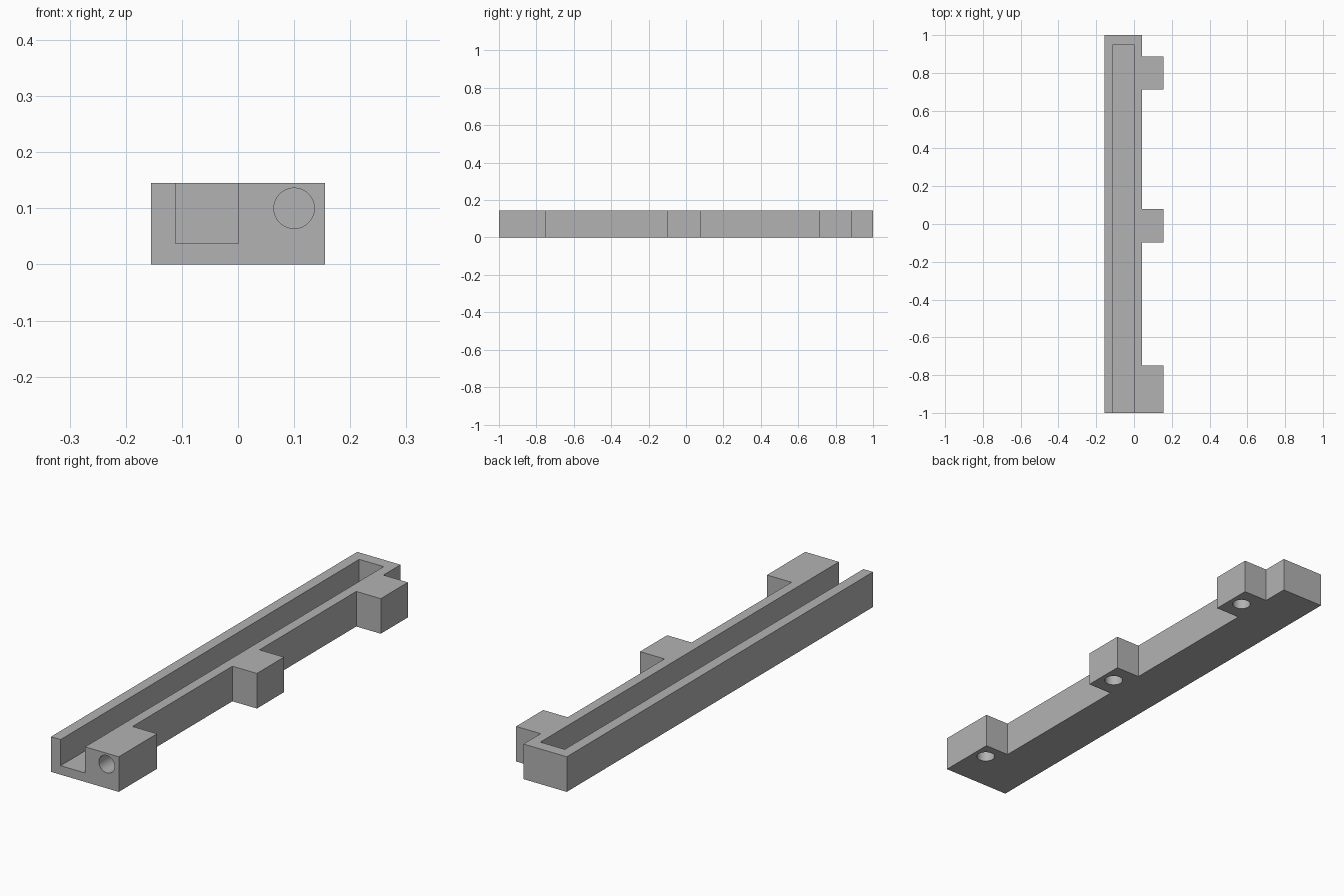
import bpy
import bmesh
import math
from mathutils import Matrix, Vector

if "Cube" in bpy.data.objects:
    bpy.data.objects.remove(bpy.data.objects["Cube"], do_unlink=True)

HEIGHT = 0.145
LEFT, RIGHT, RAIL = -0.155, 0.155, 0.043
HOLE_X, HOLE_R, DEPTH = 0.1, 0.036, 0.108

grey = bpy.data.materials.new("mid grey")
grey.use_nodes = True
colour = (0.45, 0.45, 0.45, 1)
grey.diffuse_color = colour
grey.node_tree.nodes["Principled BSDF"].inputs["Base Color"].default_value = colour


def make_object(name, bm):
    bmesh.ops.recalc_face_normals(bm, faces=bm.faces)
    mesh = bpy.data.meshes.new(name)
    bm.to_mesh(mesh)
    bm.free()
    mesh.materials.append(grey)
    obj = bpy.data.objects.new(name, mesh)
    bpy.context.collection.objects.link(obj)
    return obj


def box(name, low, high):
    low, high = Vector(low), Vector(high)
    bm = bmesh.new()
    place = Matrix.Translation((low + high) / 2) @ Matrix.Diagonal((high - low).to_4d())
    bmesh.ops.create_cube(bm, size=1, matrix=place)
    return make_object(name, bm)


def drill(name, centre, length, turn=0):
    bm = bmesh.new()
    place = Matrix.Translation(centre) @ Matrix.Rotation(turn, 4, "X")
    bmesh.ops.create_cone(bm, cap_ends=True, segments=64, radius1=HOLE_R,
                          radius2=HOLE_R, depth=length, matrix=place)
    return make_object(name, bm)


def cut(target, cutter):
    cutter.hide_render = True
    mod = target.modifiers.new("cut", "BOOLEAN")
    mod.operation = "DIFFERENCE"
    mod.solver = "EXACT"
    mod.object = cutter
    bpy.context.view_layer.objects.active = target
    bpy.ops.object.modifier_apply(modifier=mod.name)
    bpy.data.objects.remove(cutter, do_unlink=True)


# Rail footprint with three mounting tabs along its left edge
tabs = [(-1, -0.75), (-0.098, 0.079), (0.711, 0.888)]
outline = [(LEFT, -1)]
for start, end in tabs:
    if start > -1:
        outline.append((RAIL, start))
    outline += [(RIGHT, start), (RIGHT, end), (RAIL, end)]
outline += [(RAIL, 1), (LEFT, 1)]

bm = bmesh.new()
base = bm.faces.new([bm.verts.new((x, y, 0)) for x, y in outline])
top = bmesh.ops.extrude_face_region(bm, geom=[base])
bmesh.ops.translate(bm, vec=(0, 0, HEIGHT),
                    verts=[v for v in top["geom"] if isinstance(v, bmesh.types.BMVert)])
rail = make_object("channel_rail", bm)

# Long channel, open at the top and at the front end
cut(rail, box("channel_cutter", (-0.111, -1.1, 0.037), (0.001, 0.95, 0.3)))

# Blind holes under the tabs
for y in (-0.82, -0.01, 0.8):
    cut(rail, drill("tab_hole_cutter", (HOLE_X, y, 0), 2 * DEPTH))

# Blind hole in the front end
cut(rail, drill("front_hole_cutter", (HOLE_X, -1, 0.1), 2 * DEPTH, math.pi / 2))

bpy.ops.object.select_all(action="DESELECT")
rail.select_set(True)
bpy.context.view_layer.objects.active = rail
bpy.ops.object.shade_smooth_by_angle(angle=math.radians(30))
